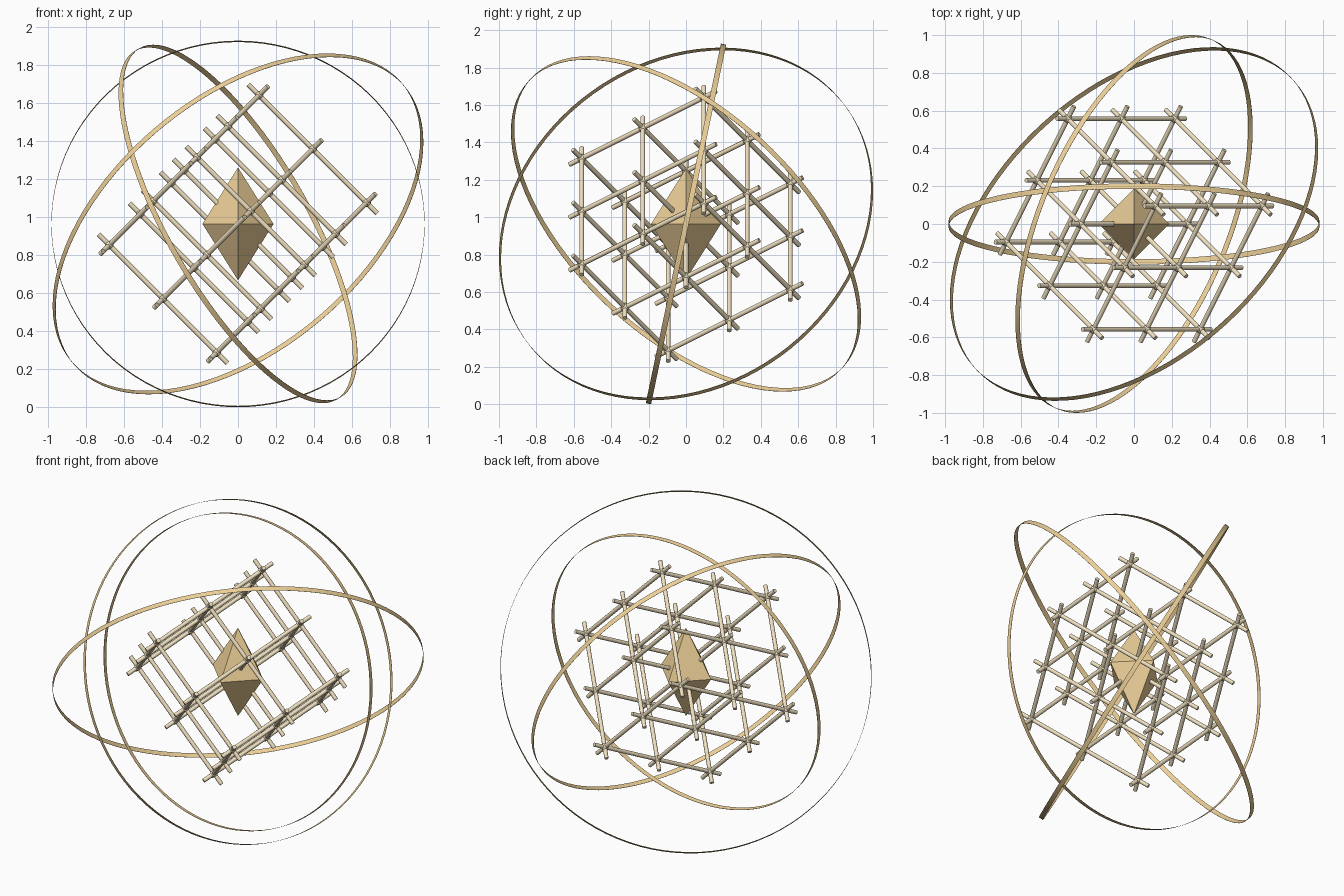
import bpy, bmesh, math
from mathutils import Matrix, Vector

if "Cube" in bpy.data.objects:
    bpy.data.objects.remove(bpy.data.objects["Cube"])

CENTRE = Vector((0, 0, 0.9645))


def material(name, rgb):
    m = bpy.data.materials.new(name)
    m.diffuse_color = (*rgb, 1)
    m.use_nodes = True
    m.node_tree.nodes["Principled BSDF"].inputs["Base Color"].default_value = m.diffuse_color
    return m


GOLD = material("gold", (0.83, 0.62, 0.31))
PALE = material("pale_gold", (0.86, 0.74, 0.52))


def add_object(name, bm, mat):
    bmesh.ops.recalc_face_normals(bm, faces=bm.faces)
    mesh = bpy.data.meshes.new(name)
    bm.to_mesh(mesh)
    bm.free()
    mesh.materials.append(mat)
    obj = bpy.data.objects.new(name, mesh)
    bpy.context.collection.objects.link(obj)
    obj.location = CENTRE
    return obj


def smooth(obj, angle=40):
    bpy.ops.object.select_all(action='DESELECT')
    obj.select_set(True)
    bpy.context.view_layer.objects.active = obj
    bpy.ops.object.shade_smooth_by_angle(angle=math.radians(angle))


# Thin flat hoop: rectangular section swept around its axis
def ring(name, radius, axis, width=0.029, thick=0.0015, segments=96):
    bm = bmesh.new()
    section = [(radius - thick, -width / 2), (radius, -width / 2),
               (radius, width / 2), (radius - thick, width / 2)]
    loops = []
    for i in range(segments):
        t = 2 * math.pi * i / segments
        loops.append([bm.verts.new((r * math.cos(t), r * math.sin(t), z)) for r, z in section])
    for i in range(segments):
        p, q = loops[i], loops[(i + 1) % segments]
        for k in range(4):
            n = (k + 1) % 4
            bm.faces.new((p[k], q[k], q[n], p[n]))
    obj = add_object(name, bm, GOLD)
    obj.rotation_mode = 'QUATERNION'
    obj.rotation_quaternion = Vector(axis).to_track_quat('Z', 'Y')
    smooth(obj)


tilt = math.radians(11.8)
ring("inner_ring", 0.982, (0, -math.cos(tilt), math.sin(tilt)))
ring("middle_ring", 1.06, (0.813, -0.344, 0.469))
ring("outer_ring", 1.137, (-0.525, 0.578, 0.625))

# Central crystal: stretched octahedron
bm = bmesh.new()
bmesh.ops.create_cone(bm, segments=4, radius1=0.187, radius2=0, depth=0.297, cap_ends=False,
                      matrix=Matrix.Translation((0, 0, 0.1485)))
first = bm.verts[:][0].co
bmesh.ops.rotate(bm, verts=bm.verts,
                 matrix=Matrix.Rotation(-math.atan2(first.y, first.x), 3, 'Z'))
half = bmesh.ops.duplicate(bm, geom=bm.verts[:] + bm.edges[:] + bm.faces[:])
bmesh.ops.scale(bm, vec=(1, 1, -1),
                verts=[g for g in half["geom"] if isinstance(g, bmesh.types.BMVert)])
bmesh.ops.remove_doubles(bm, verts=bm.verts, dist=0.0005)
add_object("crystal", bm, GOLD)

# Lattice of rods on three axes, standing on its corner diagonal
STEP, ROD_R, ROD_LEN = 0.400, 0.013, 0.96
axes = [Vector((1, 0, -1)).normalized(), Vector((-1, -2, -1)).normalized(),
        Vector((-1, 1, -1)).normalized()]
bm = bmesh.new()
for k in range(3):
    turn = axes[k].to_track_quat('Z', 'Y').to_matrix().to_4x4()
    for i in (-1, 0, 1):
        for j in (-1, 0, 1):
            pos = STEP * (i * axes[(k + 1) % 3] + j * axes[(k + 2) % 3])
            bmesh.ops.create_cone(bm, segments=10, radius1=ROD_R, radius2=ROD_R, depth=ROD_LEN,
                                  cap_ends=True, matrix=Matrix.Translation(pos) @ turn)
smooth(add_object("lattice_rods", bm, PALE))

# Small round joint where three rods cross
bm = bmesh.new()
steps = (-STEP, 0, STEP)
for a in steps:
    for b in steps:
        for c in steps:
            bmesh.ops.create_icosphere(bm, subdivisions=2, radius=0.023, matrix=Matrix.Translation(
                a * axes[0] + b * axes[1] + c * axes[2]))
smooth(add_object("lattice_joints", bm, PALE))
